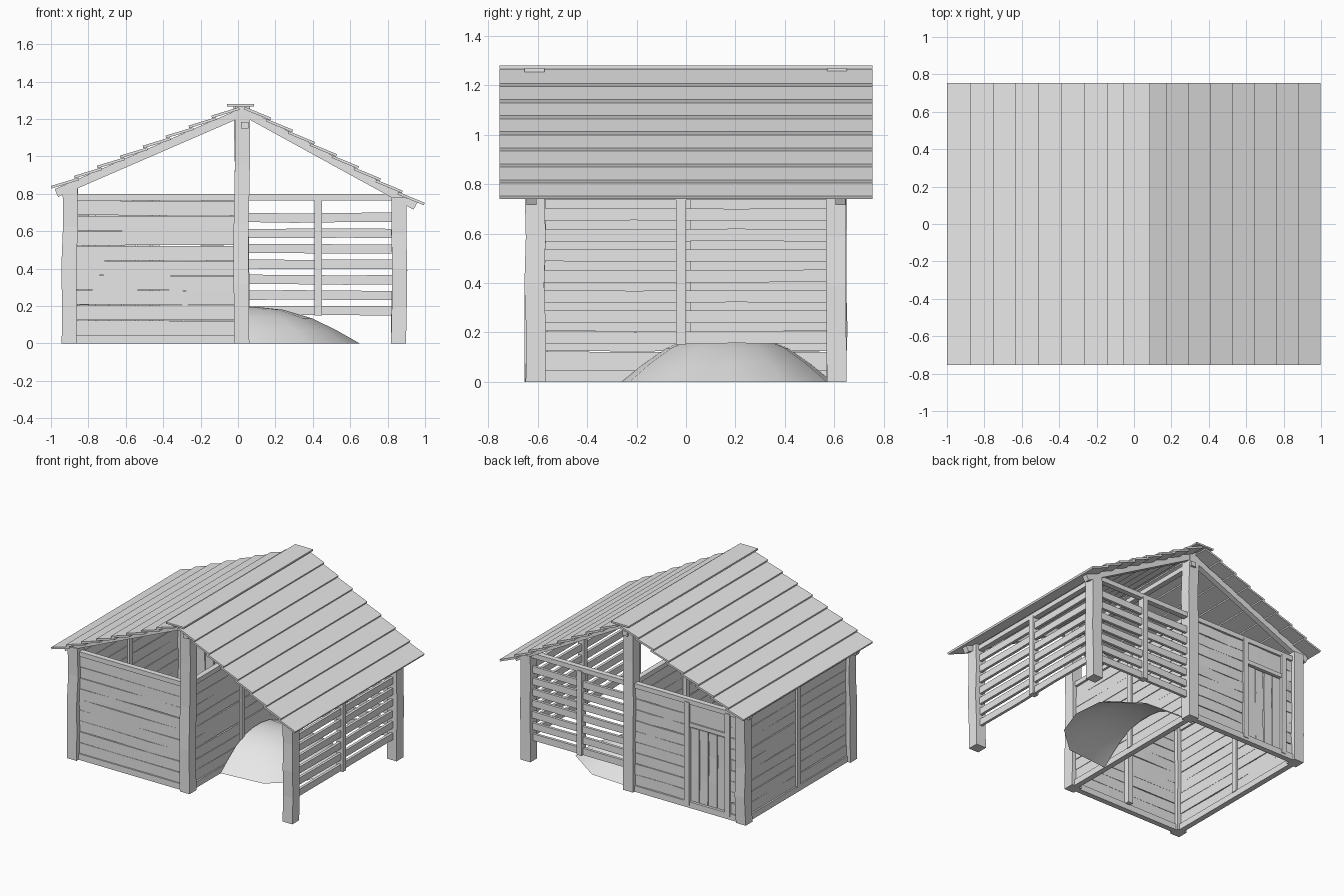
import bpy, bmesh, random
from mathutils import Vector

random.seed(4)
if "Cube" in bpy.data.objects:
    bpy.data.objects.remove(bpy.data.objects["Cube"])

GREY = (0.8, 0.8, 0.8, 1)
mat = bpy.data.materials.new("pale grey wood")
mat.use_nodes = True
mat.diffuse_color = GREY
mat.node_tree.nodes["Principled BSDF"].inputs["Base Color"].default_value = GREY


def finish(bm, name):
    bmesh.ops.recalc_face_normals(bm, faces=bm.faces)
    me = bpy.data.meshes.new(name)
    bm.to_mesh(me)
    bm.free()
    me.materials.append(mat)
    ob = bpy.data.objects.new(name, me)
    bpy.context.collection.objects.link(ob)
    return ob


def box(bm, lo, hi, wob=0.0, cuts=0):
    """Axis-aligned beam, cut along its longest side and slightly crooked."""
    size = [h - l for l, h in zip(lo, hi)]
    axis = size.index(max(size))
    rings = []
    a, b = [i for i in range(3) if i != axis]
    for k in range(cuts + 2):
        shift = [random.uniform(-wob, wob) for _ in range(2)]
        ring = []
        for u, v in ((0, 0), (1, 0), (1, 1), (0, 1)):
            p = [0, 0, 0]
            p[axis] = lo[axis] + size[axis] * k / (cuts + 1)
            p[a] = lo[a] + size[a] * u + shift[0]
            p[b] = lo[b] + size[b] * v + shift[1]
            ring.append(bm.verts.new(p))
        rings.append(ring)
    bm.faces.new(rings[0])
    bm.faces.new(rings[-1])
    for r, s in zip(rings, rings[1:]):
        for i in range(4):
            j = (i + 1) % 4
            bm.faces.new((r[i], r[j], s[j], s[i]))


def tilted(bm, start, end, thick, y0, y1):
    """Slab following a line in the xz plane, lying below that line."""
    s, e = Vector(start), Vector(end)
    d = (e - s).normalized()
    n = Vector((d.y, -d.x))
    n = n if n.y < 0 else -n
    pts = [s, e, e + n * thick, s + n * thick]
    r0, r1 = [[bm.verts.new((p.x, y, p.y)) for p in pts] for y in (y0, y1)]
    bm.faces.new(r0)
    bm.faces.new(r1)
    for i in range(4):
        j = (i + 1) % 4
        bm.faces.new((r0[i], r0[j], r1[j], r1[i]))


def wall(name, along, at, start, end, z0, z1, count, fill, thick=0.02):
    """Horizontal boards; along is the axis they run on (0 = x, 1 = y)."""
    bm = bmesh.new()
    pitch = (z1 - z0) / count
    for k in range(count):
        z = z0 + pitch * k
        lo, hi = [0, 0, z], [0, 0, z + pitch * fill]
        lo[along], hi[along] = start, end
        lo[1 - along], hi[1 - along] = at - thick / 2, at + thick / 2
        box(bm, lo, hi, 0.0025, 2)
    return finish(bm, name)


def beam(name, lo, hi, wob=0.0, cuts=0):
    bm = bmesh.new()
    box(bm, lo, hi, wob, cuts)
    return finish(bm, name)


LEFT, MID, RIGHT, DEPTH, HALF = -0.9, 0.02, 0.86, 0.61, 0.04

# Six crooked posts
for side, y in (("front", -DEPTH), ("back", DEPTH)):
    for label, x, top in (("outer", LEFT, 0.83), ("ridge", MID, 1.27), ("open", RIGHT, 0.78)):
        beam(f"{side}_{label}_post", (x - HALF, y - HALF, 0), (x + HALF, y + HALF, top), 0.005, 3)

# Closed room: boarded walls on four sides
wall("front_boards", 0, -DEPTH, LEFT, MID, 0.045, 0.765, 9, 0.97)
wall("outer_side_boards", 1, LEFT, -DEPTH, DEPTH, 0.045, 0.765, 9, 0.96)
wall("partition_boards", 1, MID, -DEPTH, DEPTH, 0.045, 0.765, 9, 0.96)
JAMB_A, JAMB_B, DOOR_TOP = -0.45, -0.78, 0.6
wall("back_boards", 0, DEPTH, JAMB_A, MID, 0.045, 0.765, 9, 0.96)
wall("back_corner_boards", 0, DEPTH, LEFT, JAMB_B, 0.045, 0.765, 9, 0.96)
wall("boards_over_door", 0, DEPTH, JAMB_B, JAMB_A, DOOR_TOP + 0.03, 0.765, 1, 0.97)

# Sills and top rails of the closed room
for label, z0, z1 in (("sill", 0, 0.045), ("top_rail", 0.765, 0.8)):
    for side, y in (("front", -DEPTH), ("back", DEPTH)):
        beam(f"{side}_{label}", (LEFT, y - 0.02, z0), (MID, y + 0.02, z1))
    for side, x in (("outer", LEFT), ("partition", MID)):
        beam(f"{side}_{label}", (x - 0.02, -DEPTH, z0), (x + 0.02, DEPTH, z1))

# Studs of the closed room
beam("front_stud", (-0.46, -DEPTH + 0.01, 0.04), (-0.42, -DEPTH + 0.05, 0.78))
beam("outer_side_stud", (LEFT - 0.025, -0.02, 0.04), (LEFT + 0.025, 0.02, 0.78))
beam("partition_stud", (MID - 0.04, -0.02, 0.04), (MID + 0.025, 0.02, 0.78))

# Plank door with its frame
for label, x in (("inner", JAMB_A), ("outer", JAMB_B)):
    beam(f"door_{label}_jamb", (x - 0.02, DEPTH - 0.025, 0.02), (x + 0.02, DEPTH + 0.025, 0.78))
beam("door_lintel", (JAMB_B, DEPTH - 0.02, DOOR_TOP), (JAMB_A, DEPTH + 0.02, DOOR_TOP + 0.03))
bm = bmesh.new()
width = (JAMB_A - JAMB_B - 0.04) / 4
for k in range(4):
    x = JAMB_B + 0.02 + width * k
    box(bm, (x + 0.003, DEPTH - 0.01, 0.05), (x + width - 0.003, DEPTH + 0.008, DOOR_TOP - 0.01), 0.002, 2)
finish(bm, "door_planks")

# Open bay: spaced slats at the back and on the side
wall("back_slats", 0, DEPTH, MID, RIGHT, 0.15, 0.73, 7, 0.6)
beam("back_slat_rail", (MID, DEPTH - 0.02, 0.765), (RIGHT, DEPTH + 0.02, 0.8))
beam("back_slat_stud", (0.41, DEPTH - 0.025, 0.15), (0.45, DEPTH + 0.025, 0.775))
wall("side_slats", 1, RIGHT, -DEPTH, DEPTH, 0.155, 0.735, 7, 0.6)
beam("side_slat_rail", (RIGHT - 0.02, -DEPTH, 0.735), (RIGHT + 0.02, DEPTH, 0.77))
beam("side_slat_stud", (RIGHT - 0.025, -0.04, 0.15), (RIGHT + 0.025, 0, 0.75))

# Rafters and ridge beam
for side, y in (("front", -0.625), ("back", 0.625)):
    for label, a, b in (("outer", (-0.98, 0.825), (0.0, 1.25)), ("open", (0.96, 0.755), (0.04, 1.26))):
        bm = bmesh.new()
        tilted(bm, a, b, 0.045, y - 0.02, y + 0.02)
        finish(bm, f"{side}_{label}_rafter")
beam("ridge_beam", (0.015, -0.665, 1.15), (0.055, 0.665, 1.185))

# Overlapping roof boards and ridge cap
EAVES = {"outer": ((-1.0, 0.842), (-0.02, 1.272)), "open": ((0.998, 0.752), (0.06, 1.272))}
for label, (low, high) in EAVES.items():
    low, high = Vector(low), Vector(high)
    step = (high - low) / 8
    bm = bmesh.new()
    for k in range(8):
        s = low + step * k
        e = s + step * 1.2 - Vector((0, 0.02))
        e.x = max(min(e.x, 0.06), -0.02) if k == 7 else e.x
        tilted(bm, s, e, 0.014, -0.755, 0.755)
    finish(bm, f"{label}_roof_boards")
beam("ridge_cap", (-0.06, -0.755, 1.268), (0.085, 0.755, 1.28))

# Soft heap of straw leaning on the partition
OUTLINE = [(0.0, -0.43), (0.33, -0.4), (0.53, -0.22), (0.61, 0.0), (0.59, 0.22), (0.33, 0.4), (0.0, 0.42)]
bm = bmesh.new()
rings = []
for scale, z in ((1, 0), (0.8, 0.07), (0.58, 0.135), (0.33, 0.18), (0.1, 0.195)):
    rings.append([bm.verts.new((0.04 + x * scale, 0.17 + y * scale, z)) for x, y in OUTLINE])
for r, s in zip(rings, rings[1:]):
    for i in range(len(OUTLINE) - 1):
        bm.faces.new((r[i], r[i + 1], s[i + 1], s[i]))
bm.faces.new(rings[-1])
heap = finish(bm, "straw_heap")
for f in heap.data.polygons:
    f.use_smooth = True
